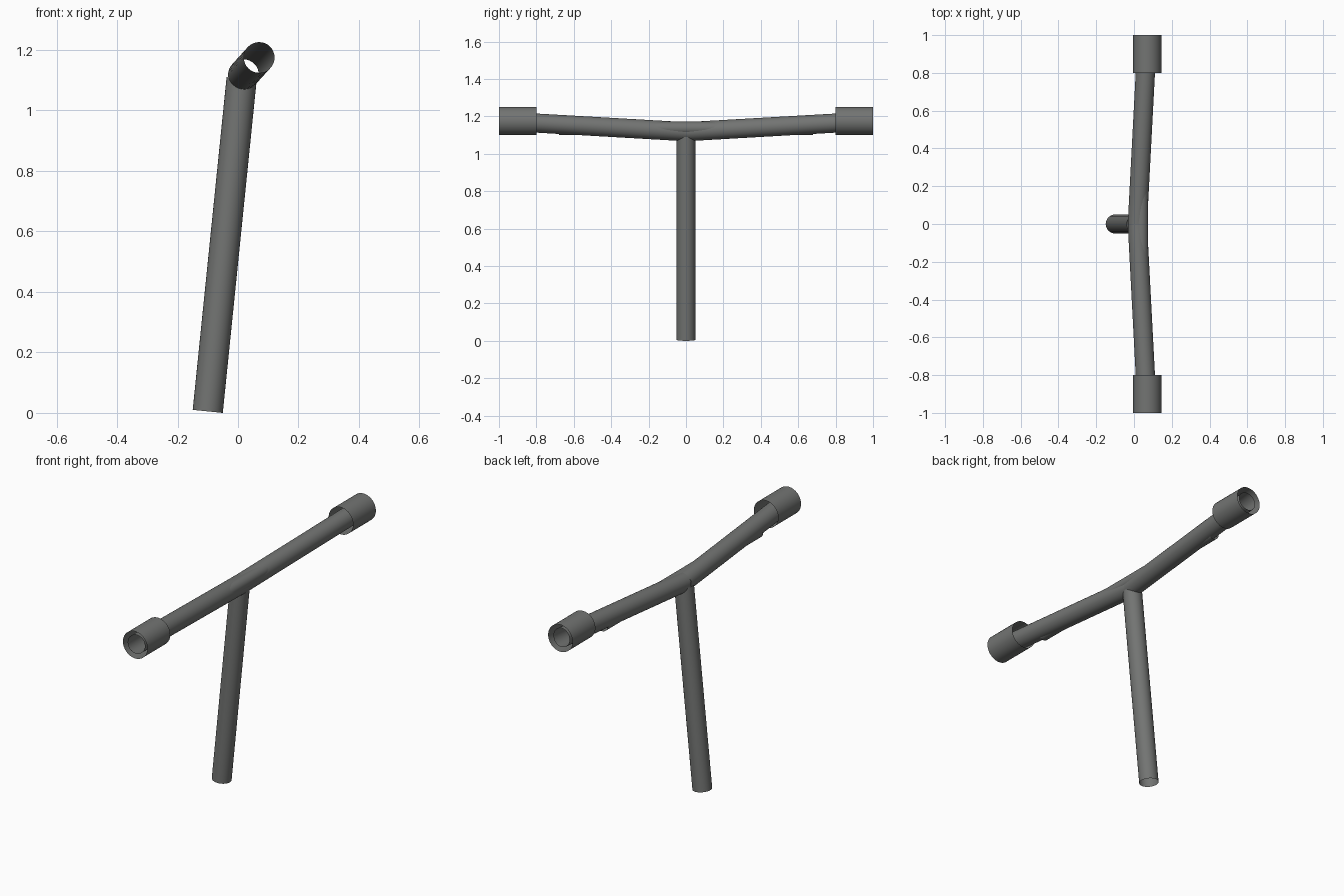
import bpy
from mathutils import Vector

if "Cube" in bpy.data.objects:
    bpy.data.objects.remove(bpy.data.objects["Cube"])

metal = bpy.data.materials.new("dark_metal")
metal.diffuse_color = (0.17, 0.175, 0.17, 1)
metal.use_nodes = True
metal.node_tree.nodes["Principled BSDF"].inputs["Base Color"].default_value = metal.diffuse_color


def tube(name, start, end, radius):
    """Thin-walled open tube between two points."""
    a, b = Vector(start), Vector(end)
    bpy.ops.mesh.primitive_cylinder_add(vertices=32, radius=radius, depth=(b - a).length,
                                        end_fill_type='NOTHING', location=(a + b) / 2)
    ob = bpy.context.object
    ob.name = name
    ob.rotation_euler = (b - a).to_track_quat('Z', 'Y').to_euler()
    ob.data.materials.append(metal)
    bpy.ops.object.shade_smooth_by_angle()
    return ob


# Leaning stem
tube("stem", (-0.10, 0, 0.005), (0.012, 0, 1.105), 0.05)

# Straight brace running through the bent bar
tube("brace", (0.039, -0.68, 1.136), (0.039, 0.68, 1.136), 0.036)

# Two bar halves rising outwards, each with an open grip
for side, s in (("front", -1), ("back", 1)):
    tube(side + "_bar", (0.018, 0, 1.118), (0.07, s * 0.99, 1.175), 0.051)
    tube(side + "_grip", (0.07, s * 0.8, 1.175), (0.07, s, 1.175), 0.075)
